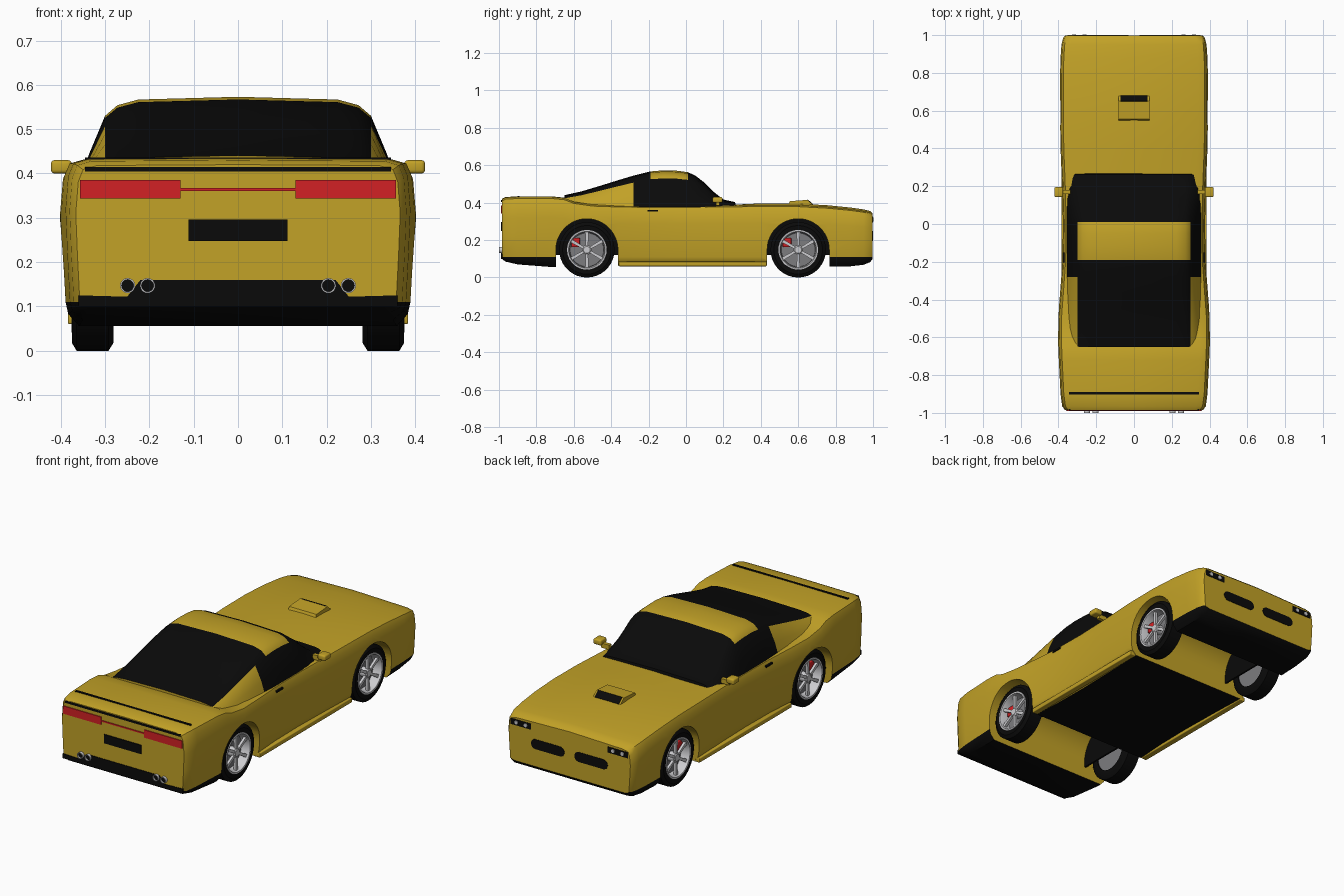
import bpy, bmesh, math
from mathutils import Matrix

if "Cube" in bpy.data.objects:
    bpy.data.objects.remove(bpy.data.objects["Cube"])


def material(name, r, g, b):
    m = bpy.data.materials.new(name)
    m.use_nodes = True
    m.diffuse_color = (r, g, b, 1)
    m.node_tree.nodes["Principled BSDF"].inputs["Base Color"].default_value = (r, g, b, 1)
    return m


paint = material("gold paint", .54, .36, .02)
black = material("black", .003, .003, .003)
red = material("red", .65, .015, .018)
silver = material("silver", .6, .6, .62)
grey = material("brake grey", .2, .2, .21)


def finish(name, bm, mats, angle=35):
    """Turn a bmesh into a named object, smooth below the angle."""
    bmesh.ops.recalc_face_normals(bm, faces=bm.faces)
    me = bpy.data.meshes.new(name)
    bm.to_mesh(me)
    bm.free()
    ob = bpy.data.objects.new(name, me)
    bpy.context.collection.objects.link(ob)
    for m in mats:
        me.materials.append(m)
    smooth(ob, angle)
    return ob


def smooth(ob, angle=35):
    bpy.ops.object.select_all(action='DESELECT')
    ob.select_set(True)
    bpy.context.view_layer.objects.active = ob
    if angle:
        bpy.ops.object.shade_smooth_by_angle(angle=math.radians(angle))


def loft(name, stations, section, rule):
    """Skin mirrored half sections along y; rule(centre, strip) says which faces are black."""
    bm = bmesh.new()
    rings = []
    for s in stations:
        half = section(*s)
        loop = half + [(-x, z) for x, z in half[-2:0:-1]]
        rings.append([bm.verts.new((x, s[0], z)) for x, z in loop])
    n, strips = len(rings[0]), len(half) - 1
    for a, b in zip(rings, rings[1:]):
        for i in range(n):
            k = (i + 1) % n
            f = bm.faces.new((a[i], a[k], b[k], b[i]))
            f.material_index = int(rule(f.calc_center_median(), min(i, n - 1 - i)))
    bm.faces.new(rings[0])
    bm.faces.new(rings[-1])
    return finish(name, bm, [paint, black])


def prism(name, outline, axis, lo, hi, mat):
    """Extrude a 2D outline along x or y."""
    bm = bmesh.new()
    ends = [[bm.verts.new((d, u, v) if axis == 'X' else (u, d, v)) for u, v in outline] for d in (lo, hi)]
    n = len(outline)
    for i in range(n):
        k = (i + 1) % n
        bm.faces.new((ends[0][i], ends[0][k], ends[1][k], ends[1][i]))
    for e in ends:
        bm.faces.new(e)
    return finish(name, bm, [mat])


def box(name, x, y, z, mat, bevel=0):
    bm = bmesh.new()
    bmesh.ops.create_cube(bm, size=1)
    for v in bm.verts:
        v.co = [(lo + hi) / 2 + c * abs(hi - lo) for c, (lo, hi) in zip(v.co, (x, y, z))]
    if bevel:
        bmesh.ops.bevel(bm, geom=bm.edges[:], offset=bevel, segments=3, affect='EDGES', profile=.5)
    return finish(name, bm, [mat])


def lathe(name, profile, centre, mat, axis='X', sign=1, closed=False, steps=36):
    """Revolve (offset, radius) points about an axis, capped or closed."""
    bm = bmesh.new()
    rings = []
    for d, r in profile:
        ring = []
        for i in range(steps):
            a = math.tau * i / steps
            c, s = r * math.cos(a), r * math.sin(a)
            p = (d * sign, c, s) if axis == 'X' else (c, d * sign, s)
            ring.append(bm.verts.new([u + v for u, v in zip(p, centre)]))
        rings.append(ring)
    for a, b in zip(rings, rings[1:] + ([rings[0]] if closed else [])):
        for i in range(steps):
            k = (i + 1) % steps
            bm.faces.new((a[i], a[k], b[k], b[i]))
    if not closed:
        bm.faces.new(rings[0])
        bm.faces.new(rings[-1])
    return finish(name, bm, [mat])


def arch(y, radius, bottom):
    top = [(y + radius * math.cos(math.pi * i / 24), .148 + radius * math.sin(math.pi * i / 24)) for i in range(25)]
    return top + [(y - radius, bottom), (y + radius, bottom)]


# Body shell: y, half width, top, bottom
body_stations = [
    (-.985, .366, .418, .1), (-.965, .38, .428, .085), (-.9, .389, .432, .07), (-.72, .398, .432, .056),
    (-.65, .401, .425, .056), (-.6, .402, .405, .056), (-.5, .402, .39, .06), (-.36, .391, .385, .065),
    (-.2, .379, .383, .065), (0, .376, .383, .065), (.2, .381, .385, .065), (.4, .389, .388, .065),
    (.6, .392, .387, .06), (.76, .392, .378, .058), (.88, .389, .366, .06), (.95, .384, .356, .068),
    (.985, .375, .347, .082), (.998, .365, .335, .1)]


def body_section(y, w, t, b):
    pts = [(0, b), (.9 * w, b), (.96 * w, (b + .11) / 2), (.975 * w, .11)]
    for fx, fz in ((.99, .35), (1, .65), (.985, .88), (.955, .97), (.87, 1)):
        pts.append((fx * w, .11 + fz * (t - .11)))
    return pts + [(0, t + (.008 if y > .3 else .002))]


body = loft("body_shell", body_stations, body_section,
            lambda c, strip: strip == 0 or (abs(c.y) > .68 and c.z < .11))

# Wheel wells cut through the body
axles = {"rear": -.53, "front": .6}
for end, y in axles.items():
    cutter = prism("well_cutter", arch(y, .166, -.05), 'X', -.5, .5, paint)
    cutter.hide_render = True
    mod = body.modifiers.new("well", 'BOOLEAN')
    mod.operation, mod.solver, mod.object = 'DIFFERENCE', 'EXACT', cutter
    bpy.context.view_layer.objects.active = body
    bpy.ops.object.modifier_apply(modifier=mod.name)
    bpy.data.objects.remove(cutter)
smooth(body)

# Cabin: y, roof height
cabin_stations = [
    (-.65, .437), (-.56, .457), (-.45, .49), (-.36, .518), (-.28, .542), (-.19, .564), (-.12, .57), (-.05, .568),
    (.01, .56), (.05, .542), (.1, .503), (.15, .453), (.2, .414), (.262, .4), (.27, .375)]


def cabin_section(y, h):
    drop = .2 * (h - .37)
    edge = h - drop
    return [(0, .36), (.36, .36), (.337, .36 + (edge - .36) * .48), (.3, edge), (.272, h - drop * .4),
            (.225, h - drop * .08), (0, h + .003)]


def cabin_rule(c, strip):
    if strip >= 3:
        return c.y > .01 or c.y < -.19
    return c.y > -.28


loft("cabin", cabin_stations, cabin_section, cabin_rule)

# Hood scoop with dark mouth
prism("hood_scoop", [(.545, .385), (.555, .408), (.65, .415), (.678, .39)], 'X', -.082, .082, paint)
mouth = box("scoop_mouth", (-.072, .072), (-.02, .02), (-.002, .002), black)
mouth.location = (0, .664, .403)
mouth.rotation_euler.x = math.radians(-42)

# Tail details
box("tail_light_strip", (-.13, .13), (-.989, -.98), (.36, .367), red)
box("number_plate", (-.112, .112), (-.99, -.98), (.248, .296), black)
box("tail_slot", (-.345, .345), (-.988, -.98), (.404, .415), black)
box("deck_slot", (-.345, .345), (-.902, -.89), (.425, .4365), black)
prism("rear_diffuser", [(-.36, .1), (-.36, .125), (-.25, .122), (-.22, .16), (.22, .16), (.25, .122), (.36, .125),
                        (.36, .1)], 'Y', -.988, -.98, black)


def rounded(x0, x1, z0, z1):
    r, pts = (z1 - z0) / 2, []
    for i in range(18):
        a = math.pi * (i // 9 * 9 + i % 9 * 9 / 8) / 9 - math.pi / 2
        cx = x1 - r if i < 9 else x0 + r
        pts.append((cx + r * math.cos(a), (z0 + z1) / 2 + r * math.sin(a)))
    return pts


for side, s in (("left", 1), ("right", -1)):
    def span(a, b):
        return tuple(sorted((a * s, b * s)))

    # Lamps, grilles and exhausts
    box(side + "_tail_light", span(.13, .357), (-.99, -.98), (.343, .385), red)
    box(side + "_headlight_panel", span(.23, .352), (.99, 1.0), (.293, .325), black)
    prism(side + "_grille", rounded(*span(.03, .23), .195, .248), 'Y', .99, 1.0, black)
    for x in (.262, .318):
        lathe(side + "_headlamp", [(.995, .012), (1.003, .01)], (x * s, 0, .309), silver, 'Y', steps=16)
    for x in (.204, .249):
        lathe(side + "_exhaust", [(-.975, .017), (-1, .017), (-1, .0135), (-.975, .0135)], (x * s, 0, .147), silver,
              'Y', closed=True, steps=20)
        lathe(side + "_exhaust_core", [(-.985, .0135), (-.991, .0135)], (x * s, 0, .147), black, 'Y', steps=20)

    # Mirrors, handles and sills
    box(side + "_mirror", span(.375, .422), (.142, .195), (.4, .43), paint, .008)
    box(side + "_mirror_stalk", span(.335, .385), (.16, .18), (.385, .41), paint)
    box(side + "_door_handle", span(.365, .378), (-.205, -.15), (.352, .361), black)
    box(side + "_sill", span(.35, .384), (-.36, .432), (.06, .085), paint, .004)

    # Wheels
    for end, y in axles.items():
        tag, c = side + "_" + end, (.328 * s, y, .148)
        prism(tag + "_liner", arch(y, .17, .12), 'X', *span(.25, .26), black)
        lathe(tag + "_tyre", [(-.046, .1), (-.047, .13), (-.036, .148), (.036, .148), (.047, .13), (.045, .106),
                              (.03, .1)], c, black, sign=s, closed=True)
        lathe(tag + "_rim", [(.04, .109), (.048, .106), (.048, .098), (.03, .093), (-.02, .09), (-.02, .102)], c,
              silver, sign=s, closed=True)
        lathe(tag + "_brake_disc", [(-.04, .1), (0, .09)], c, grey, sign=s)
        lathe(tag + "_hub", [(0, .026), (.034, .026), (.04, .018)], c, silver, sign=s)
        box(tag + "_caliper", span(.325, .343), (y - .083, y - .037), (.162, .212), red, .005)
        bm = bmesh.new()
        for i in range(6):
            geo = bmesh.ops.create_cube(bm, size=1)["verts"]
            for v in geo:
                taper = .018 if v.co.z > 0 else .013
                v.co = (.03 * s + v.co.x * .014, v.co.y * taper, .057 + v.co.z * .086)
            bmesh.ops.rotate(bm, verts=geo, matrix=Matrix.Rotation(math.tau * i / 6, 3, 'X'))
        bmesh.ops.translate(bm, verts=bm.verts, vec=c)
        finish(tag + "_spokes", bm, [silver], 0)
